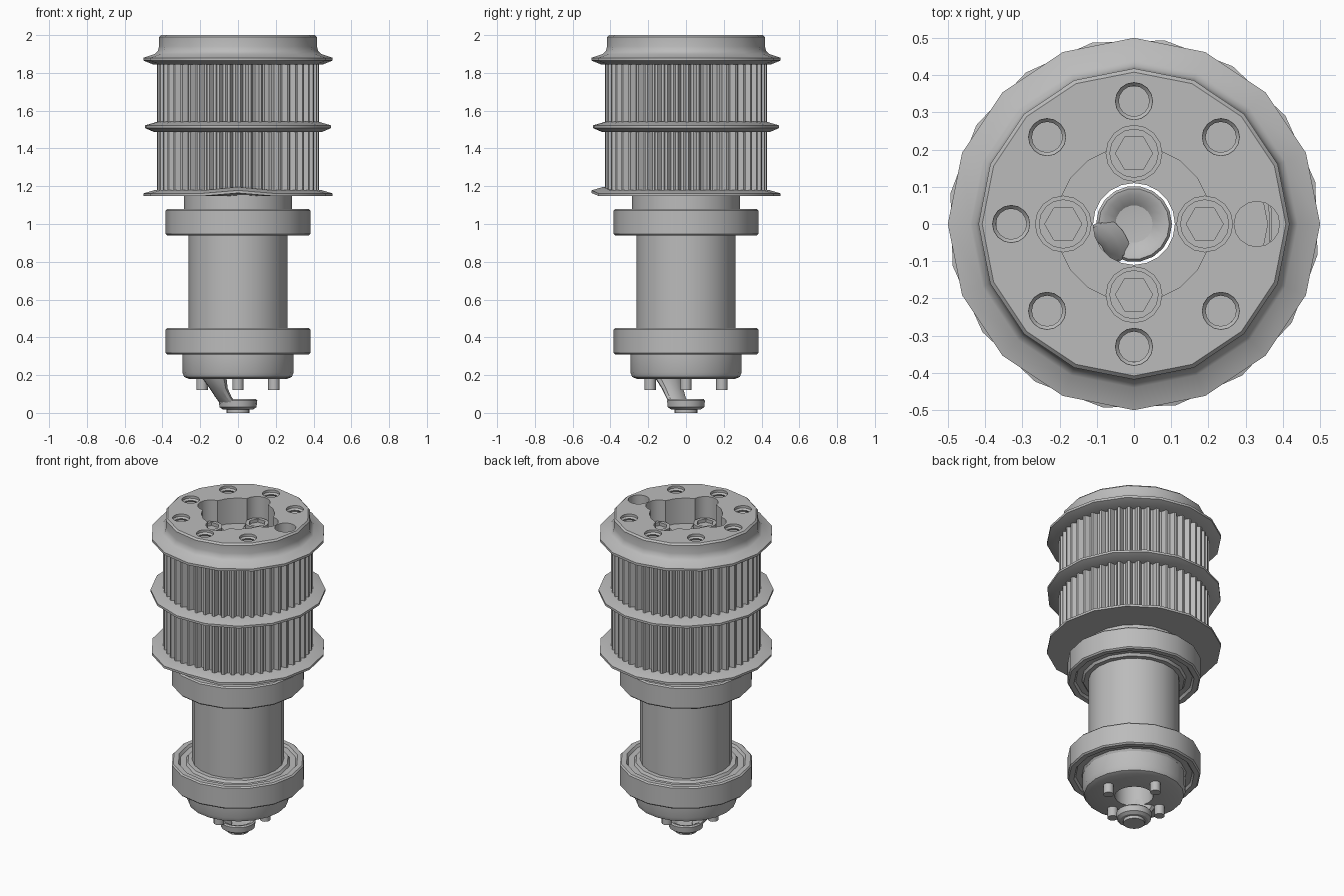
import bpy, bmesh, math
from mathutils import Vector

cube = bpy.data.objects.get("Cube")
if cube:
    bpy.data.objects.remove(cube, do_unlink=True)

steel = bpy.data.materials.new("machined_grey")
steel.use_nodes = True
grey = (0.5, 0.5, 0.5, 1)
steel.diffuse_color = grey
steel.node_tree.nodes["Principled BSDF"].inputs["Base Color"].default_value = grey


def finish(name, bm, smooth=True):
    bmesh.ops.remove_doubles(bm, verts=bm.verts, dist=1e-5)
    bmesh.ops.recalc_face_normals(bm, faces=bm.faces)
    mesh = bpy.data.meshes.new(name)
    bm.to_mesh(mesh)
    bm.free()
    mesh.materials.append(steel)
    ob = bpy.data.objects.new(name, mesh)
    bpy.context.collection.objects.link(ob)
    if smooth:
        shade(ob)
    return ob


def activate(ob):
    bpy.ops.object.select_all(action='DESELECT')
    ob.select_set(True)
    bpy.context.view_layer.objects.active = ob


def shade(ob):
    activate(ob)
    bpy.ops.object.shade_smooth_by_angle(angle=math.radians(32))


def lathe(name, profile, sides=16, turn=0, at=(0, 0), groove=0, smooth=True):
    """Revolve a closed (radius, z) profile; groove cuts vertical teeth."""
    bm = bmesh.new()
    rings = []
    for r, z in profile:
        ring = []
        for i in range(sides):
            a = math.tau * i / sides + math.radians(turn)
            rr = r - (groove if r > 0.4 and i % 4 > 1 else 0)
            ring.append(bm.verts.new((at[0] + rr * math.cos(a), at[1] + rr * math.sin(a), z)))
        rings.append(ring)
    for k, ring in enumerate(rings):
        nxt = rings[(k + 1) % len(rings)]
        for i in range(sides):
            j = (i + 1) % sides
            bm.faces.new((ring[i], ring[j], nxt[j], nxt[i]))
    return finish(name, bm, smooth)


def rod(name, r, low, high, at=(0, 0), sides=16, smooth=True):
    return lathe(name, [(0, low), (r, low), (r, high), (0, high)], sides, 0, at, 0, smooth)


def cut(target, cutter):
    cutter.hide_render = True
    mod = target.modifiers.new("cut", 'BOOLEAN')
    mod.operation = 'DIFFERENCE'
    mod.solver = 'EXACT'
    mod.object = cutter
    activate(target)
    bpy.ops.object.modifier_apply(modifier=mod.name)
    bpy.data.objects.remove(cutter, do_unlink=True)


def polar(r, degrees):
    a = math.radians(degrees)
    return (r * math.cos(a), r * math.sin(a))


# Hollow shaft with neck and rounded lower hub
lathe("shaft", [(0.11, 0.18), (0.26, 0.18), (0.285, 0.19), (0.295, 0.215), (0.295, 0.31),
                (0.262, 0.31), (0.262, 1.08), (0.287, 1.08), (0.287, 1.65), (0.11, 1.65)], 20)

# Bearings with a shallow recess between inner and outer race
for name, low in (("lower_bearing", 0.31), ("upper_bearing", 0.94)):
    high = low + 0.14
    lathe(name, [(0.25, low), (0.29, low), (0.3, low + 0.015), (0.335, low + 0.015), (0.345, low),
                 (0.375, low), (0.383, low + 0.008), (0.383, high - 0.008), (0.375, high),
                 (0.345, high), (0.335, high - 0.015), (0.3, high - 0.015), (0.29, high), (0.25, high)], 16)

# Toothed belt drum
lathe("toothed_drum", [(0.37, 1.16), (0.43, 1.16), (0.43, 1.86), (0.37, 1.86)], 192, groove=0.028)

# Flanges
lathe("middle_flange", [(0.37, 1.542), (0.43, 1.542), (0.5, 1.522), (0.5, 1.508),
                        (0.45, 1.487), (0.37, 1.487)], 16, turn=13)
low_flange = lathe("lower_flange", [(0.2, 1.18), (0.44, 1.18), (0.5, 1.162), (0.5, 1.148), (0.2, 1.148)], 16)
for v in low_flange.data.vertices:
    # small dent lifting the front rim
    if v.co.y < -0.42 and abs(v.co.x) < 0.01:
        v.co.z += 0.016

# Top cap with its flange, then pocket, bore and bolt holes
cap = lathe("top_cap", [(0, 1.6), (0.36, 1.6), (0.36, 1.845), (0.45, 1.845), (0.5, 1.865), (0.5, 1.88),
                        (0.44, 1.9), (0.425, 1.915), (0.418, 1.94), (0.418, 1.99), (0.408, 2.0), (0, 2.0)],
            16, smooth=False)
cut(cap, rod("pocket_cutter", 0.21, 1.84, 2.1, sides=20, smooth=False))
cut(cap, rod("bore_cutter", 0.11, 1.5, 2.1, sides=20, smooth=False))
for k in range(4):
    cut(cap, rod("lobe_cutter", 0.075, 1.835, 2.1, polar(0.19, 90 * k), smooth=False))
for k in range(8):
    if k == 0:
        cut(cap, rod("dowel_cutter", 0.061, 1.84, 2.1, polar(0.33, 0), smooth=False))
        continue
    # threaded hole: zigzag wall
    wall = [(0, 2.1), (0.05, 2.1), (0.05, 1.985)]
    for t in range(5):
        z = 1.975 - t * 0.025
        wall += [(0.041, z), (0.05, z - 0.0125)]
    wall += [(0.041, 1.85), (0, 1.85)]
    cut(cap, lathe("thread_cutter", wall, 16, at=polar(0.33, 45 * k), smooth=False))
shade(cap)

# Socket screws in the pocket and drive pins under the hub
for k in range(4):
    screw = rod("pocket_screw", 0.066, 1.8, 1.87, polar(0.19, 90 * k), smooth=False)
    cut(screw, rod("socket_cutter", 0.05, 1.85, 1.95, polar(0.19, 90 * k), 6, smooth=False))
    shade(screw)
    rod("drive_pin", 0.03, 0.12, 0.22, polar(0.19, 90 * k), 12)

# Dished foot and its small pad
lathe("foot_dish", [(0, 0.018), (0.08, 0.018), (0.098, 0.03), (0.102, 0.065), (0.095, 0.073),
                    (0.08, 0.07), (0.05, 0.045), (0, 0.04)], 18)
rod("foot_pad", 0.062, 0, 0.025)

# Curved arm from the hub rim to the foot: (reach, z, half depth, half width)
bm = bmesh.new()
out = Vector((math.cos(math.radians(215)), math.sin(math.radians(215)), 0))
side = Vector((-out.y, out.x, 0))
rings = []
for reach, z, depth, width in ((0.16, 0.22, 0.055, 0.09), (0.15, 0.18, 0.05, 0.085), (0.125, 0.13, 0.038, 0.065),
                               (0.095, 0.085, 0.033, 0.06), (0.065, 0.05, 0.03, 0.06), (0.055, 0.025, 0.02, 0.05)):
    ring = []
    for i in range(12):
        a = math.tau * i / 12
        p = out * (reach + depth * math.cos(a)) + side * width * math.sin(a)
        ring.append(bm.verts.new((p.x, p.y, z)))
    rings.append(ring)
for lower, upper in zip(rings, rings[1:]):
    for i in range(12):
        j = (i + 1) % 12
        bm.faces.new((lower[i], lower[j], upper[j], upper[i]))
bm.faces.new(rings[0])
bm.faces.new(rings[-1])
finish("foot_arm", bm)
